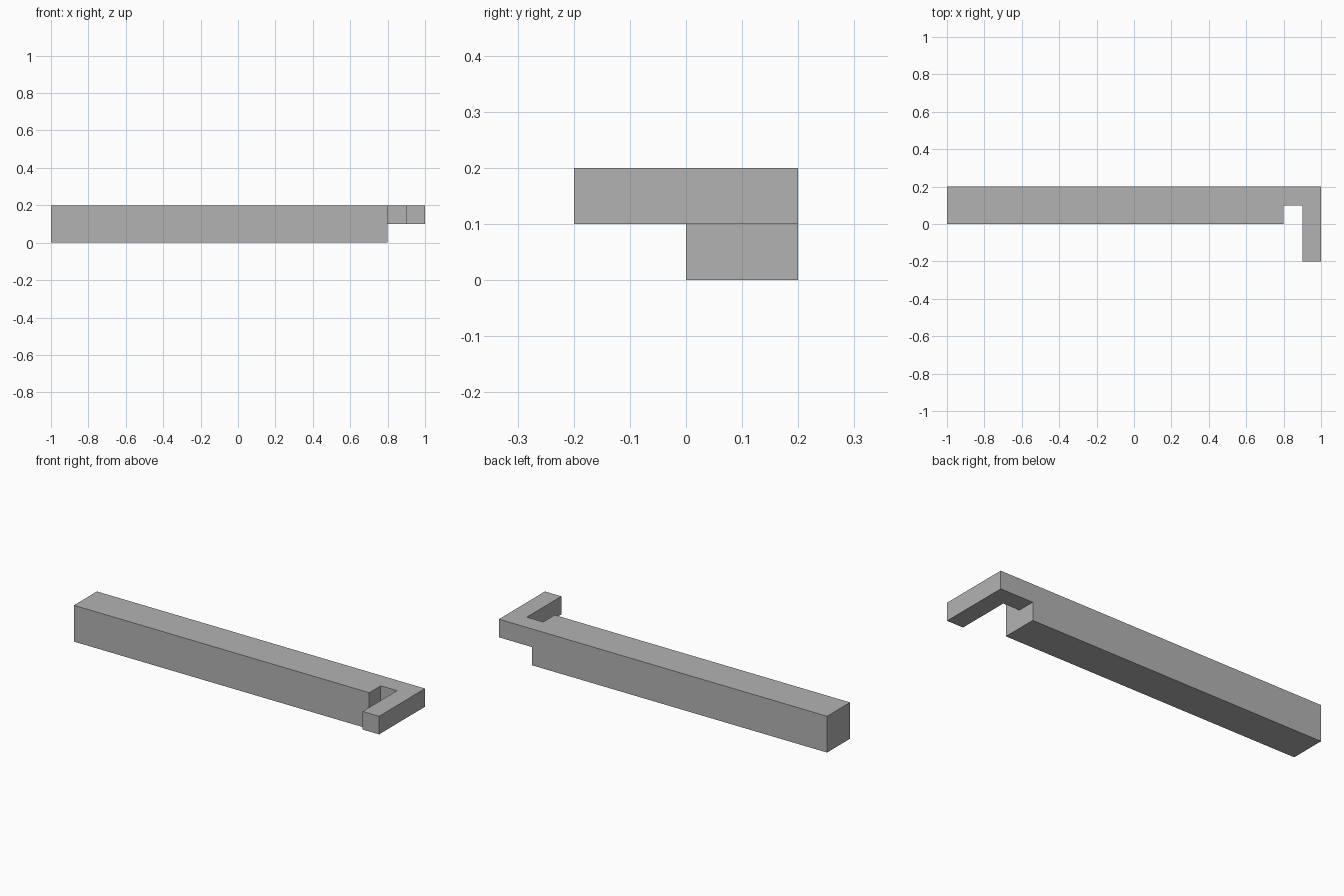
import bpy
import bmesh
from mathutils import Vector

cube = bpy.data.objects.get("Cube")
if cube:
    bpy.data.objects.remove(cube, do_unlink=True)

TOP, STEP = 0.2, 0.1   # top height, and depth of each step downwards

# Plain grey material
grey = bpy.data.materials.new("plain_grey")
grey.use_nodes = True
colour = (0.45, 0.45, 0.45, 1)
grey.diffuse_color = colour
grey.node_tree.nodes["Principled BSDF"].inputs["Base Color"].default_value = colour

bm = bmesh.new()


def outline(points):
    """Flat face at the top height, sharing corners with its neighbours."""
    face = bm.faces.new([bm.verts.new((x, y, TOP)) for x, y in points])
    return face


def extrude_down(faces, keep):
    """Extrude faces down by one step and return the new lower faces."""
    result = bmesh.ops.extrude_face_region(bm, geom=faces, use_keep_orig=keep)["geom"]
    verts = [g for g in result if isinstance(g, bmesh.types.BMVert)]
    bmesh.ops.translate(bm, verts=verts, vec=Vector((0, 0, -STEP)))
    return [g for g in result if isinstance(g, bmesh.types.BMFace)]


# Long bar and the bent hook at its end, seen in plan
outline([(-1, 0), (0.8, 0), (0.8, 0.1), (0.8, 0.2), (-1, 0.2)])
outline([(0.8, 0.1), (0.9, 0.1), (0.9, -0.2), (1, -0.2), (1, 0.2), (0.8, 0.2)])
bmesh.ops.remove_doubles(bm, verts=bm.verts[:], dist=0.001)

# The whole plan is one step thick; the bar continues to the ground
lower = extrude_down(bm.faces[:], True)
bar_underside = min(lower, key=lambda f: f.calc_center_median().x)
extrude_down([bar_underside], False)

# Merge coplanar faces into clean flat sides
bmesh.ops.dissolve_limit(bm, angle_limit=0.01, verts=bm.verts[:], edges=bm.edges[:])
bmesh.ops.recalc_face_normals(bm, faces=bm.faces[:])

mesh = bpy.data.meshes.new("hooked_bar")
bm.to_mesh(mesh)
bm.free()
mesh.materials.append(grey)
bpy.context.collection.objects.link(bpy.data.objects.new("hooked_bar", mesh))
